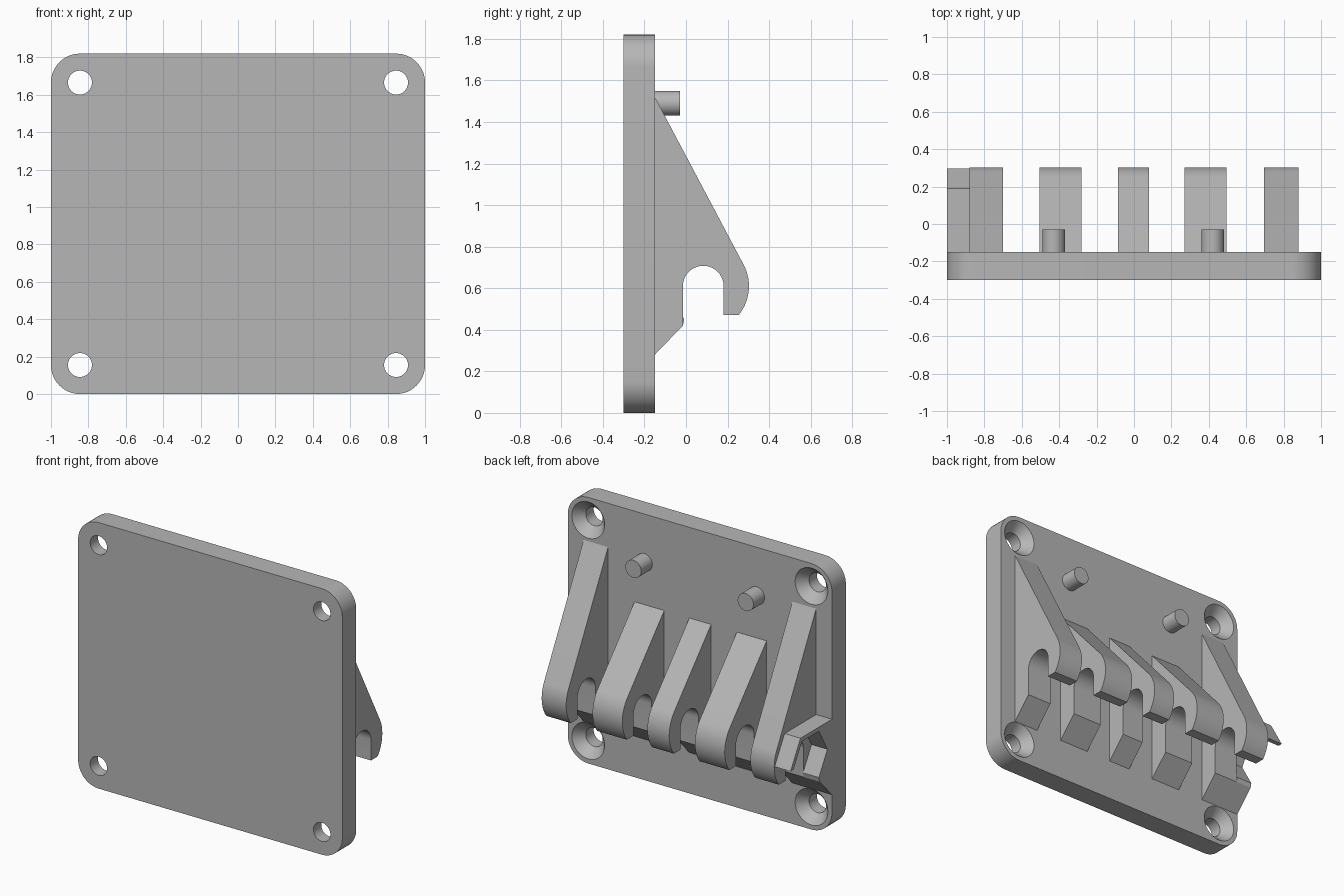
import bpy, bmesh
from math import sin, cos, pi, atan2, acos, hypot, sqrt, radians

cube = bpy.data.objects.get("Cube")
if cube:
    bpy.data.objects.remove(cube, do_unlink=True)

grey = bpy.data.materials.new("plain_grey")
grey.use_nodes = True
grey.diffuse_color = (0.47, 0.47, 0.47, 1)
grey.node_tree.nodes["Principled BSDF"].inputs["Base Color"].default_value = (0.47, 0.47, 0.47, 1)

BACK = -0.15            # rear face of the plate
AY, AZ = 0.083, 0.61    # rod axis that the hooks hold


def arc(cy, cz, r, a0, a1, n):
    return [(cy + r * cos(a0 + (a1 - a0) * i / n),
             cz + r * sin(a0 + (a1 - a0) * i / n)) for i in range(n + 1)]


def finish(name, bm):
    bmesh.ops.recalc_face_normals(bm, faces=bm.faces)
    mesh = bpy.data.meshes.new(name)
    bm.to_mesh(mesh)
    bm.free()
    mesh.materials.append(grey)
    ob = bpy.data.objects.new(name, mesh)
    bpy.context.collection.objects.link(ob)
    return ob


def smooth(ob):
    bpy.ops.object.select_all(action='DESELECT')
    ob.select_set(True)
    bpy.context.view_layer.objects.active = ob
    bpy.ops.object.shade_smooth_by_angle(angle=radians(30))


def prism(name, points, axis, start, end):
    """Extrude a closed outline along x (outline in y, z) or y (outline in x, z)."""
    bm = bmesh.new()
    place = (lambda a, b: (start, a, b)) if axis == 'x' else (lambda a, b: (a, start, b))
    face = bm.faces.new([bm.verts.new(place(a, b)) for a, b in points])
    out = bmesh.ops.extrude_face_region(bm, geom=[face])
    verts = [v for v in out["geom"] if isinstance(v, bmesh.types.BMVert)]
    move = (end - start, 0, 0) if axis == 'x' else (0, end - start, 0)
    bmesh.ops.translate(bm, verts=verts, vec=move)
    return finish(name, bm)


# Plate with rounded corners
R, TOP = 0.155, 1.82
corners = [(1 - R, TOP - R), (R - 1, TOP - R), (R - 1, R), (1 - R, R)]
outline = []
for i, (cx, cz) in enumerate(corners):
    outline += arc(cx, cz, R, i * pi / 2, (i + 1) * pi / 2, 12)
plate = prism("back_plate", outline, 'y', -0.30, BACK)

# Countersunk screw holes, cut from one lathed cutter
bm = bmesh.new()
SIDES = 40
steps = [(-0.35, 0.064), (-0.215, 0.064), (BACK, 0.124), (-0.10, 0.124)]
for cx, cz in corners:
    rings = []
    for y, r in steps:
        rings.append([bm.verts.new((cx + r * cos(2 * pi * k / SIDES), y,
                                    cz + r * sin(2 * pi * k / SIDES))) for k in range(SIDES)])
    for a, b in zip(rings, rings[1:]):
        for k in range(SIDES):
            m = (k + 1) % SIDES
            bm.faces.new((a[k], a[m], b[m], b[k]))
    bm.faces.new(rings[0])
    bm.faces.new(rings[-1])
cutter = finish("screw_hole_cutter", bm)
cutter.hide_render = True
bpy.context.view_layer.objects.active = plate
cut = plate.modifiers.new("screw_holes", 'BOOLEAN')
cut.object = cutter
cut.operation = 'DIFFERENCE'
cut.solver = 'EXACT'
bpy.ops.object.modifier_apply(modifier=cut.name)
bpy.data.objects.remove(cutter, do_unlink=True)
smooth(plate)


# Hooks: sloped back, round nose and an open slot for the rod
def hook(name, x0, x1, top):
    nose, slot, tip = 0.22, 0.098, 0.47
    py, pz = BACK - AY, top - AZ
    tangent = atan2(pz, py) - acos(nose / hypot(py, pz))
    low = atan2(tip - AZ, sqrt(nose ** 2 - (tip - AZ) ** 2))
    pts = [(BACK, top)]
    pts += arc(AY, AZ, nose, tangent, low, 16)
    pts += [(AY + slot, tip)]
    pts += arc(AY, AZ, slot, 0, pi, 20)
    pts += [(AY - slot, 0.42), (BACK, 0.28)]
    smooth(prism(name, pts, 'x', x0, x1))


hook("outer_hook_left", 0.695, 0.88, 1.52)
hook("outer_hook_right", -0.88, -0.70, 1.52)
hook("inner_hook_left", 0.27, 0.495, 1.20)
hook("inner_hook_right", -0.505, -0.28, 1.20)
hook("centre_hook", -0.085, 0.08, 1.20)

# Hexagonal nut pocket beside the right outer hook, open underneath
inner, outer = 0.183, 0.215
roof = AZ + outer * sin(pi / 3)
pocket = [(BACK, 0.28), (AY - 0.098, 0.42)]
pocket += arc(AY, AZ, inner, 4 * pi / 3, 0, 4)
pocket += arc(AY, AZ, outer, 0, pi / 3, 1)
pocket += [(BACK, roof)]
prism("nut_pocket", pocket, 'x', -1.0, -0.88)

# Locating pegs
for side, x in (("left", 0.42), ("right", -0.43)):
    peg = prism("peg_" + side, arc(x, 1.49, 0.06, 0, 2 * pi * 31 / 32, 31), 'y', BACK, -0.03)
    smooth(peg)
